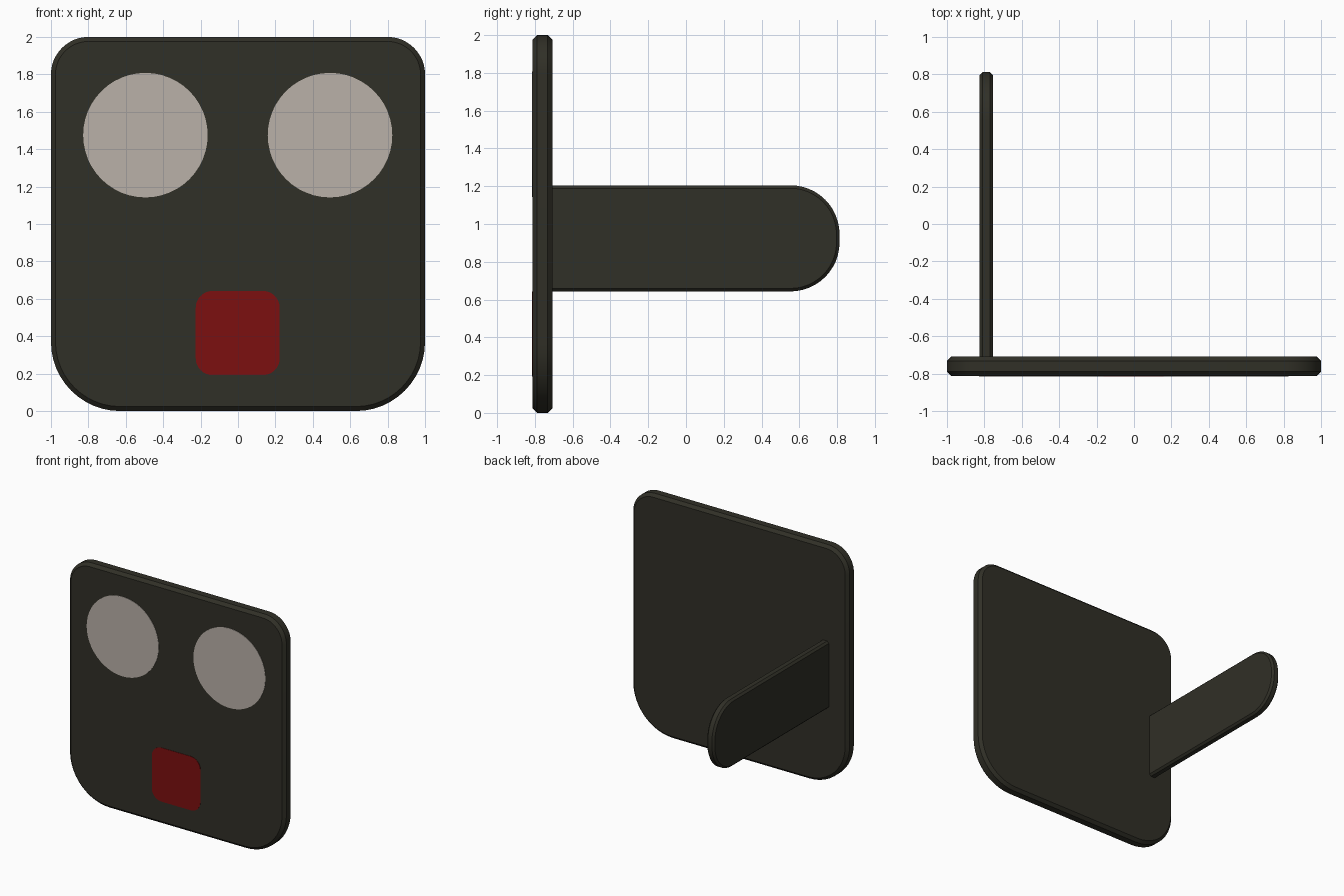
import bpy, bmesh, math
from mathutils import Vector

if "Cube" in bpy.data.objects:
    bpy.data.objects.remove(bpy.data.objects["Cube"])


def material(name, rgb):
    m = bpy.data.materials.new(name)
    m.diffuse_color = (*rgb, 1.0)
    m.use_nodes = True
    m.node_tree.nodes["Principled BSDF"].inputs["Base Color"].default_value = m.diffuse_color
    return m


DARK = material("dark_olive", (0.030, 0.029, 0.020))
PALE = material("pale_grey", (0.49, 0.44, 0.395))
RED = material("deep_red", (0.20, 0.005, 0.005))


def rounded_loop(u0, u1, v0, v1, radii, inset, steps):
    """Rounded rectangle outline; radii run lower-left, lower-right, upper-right, upper-left."""
    u0, u1, v0, v1 = u0 + inset, u1 - inset, v0 + inset, v1 - inset
    points = []
    for i, (cu, cv, su, sv) in enumerate([(u0, v0, 1, 1), (u1, v0, -1, 1),
                                          (u1, v1, -1, -1), (u0, v1, 1, -1)]):
        r = max(radii[i] - inset, 0.0)
        for k in range(steps + 1):
            a = math.pi + (i + k / steps) * math.pi / 2
            points.append((cu + su * r + r * math.cos(a), cv + sv * r + r * math.sin(a)))
    return points


def panel(name, rect, radii, depth, bevel, axis, mat, steps=12):
    """Rounded slab with chamfered rims, extruded along x or y."""
    d0, d1 = depth
    rings = [(d0, 0), (d1, 0)]
    if bevel:
        rings = [(d0, bevel), (d0 + bevel, 0), (d1 - bevel, 0), (d1, bevel)]
    bm = bmesh.new()
    loops = []
    for d, inset in rings:
        pts = rounded_loop(*rect, radii, inset, steps)
        loops.append([bm.verts.new(Vector((d, u, v) if axis == 'x' else (u, d, v)))
                      for u, v in pts])
    n = len(loops[0])
    for a, b in zip(loops, loops[1:]):
        for i in range(n):
            j = (i + 1) % n
            bm.faces.new((a[i], a[j], b[j], b[i]))
    bm.faces.new(loops[0])
    bm.faces.new(loops[-1])
    bmesh.ops.remove_doubles(bm, verts=bm.verts, dist=1e-5)
    bmesh.ops.recalc_face_normals(bm, faces=bm.faces)
    mesh = bpy.data.meshes.new(name)
    bm.to_mesh(mesh)
    bm.free()
    mesh.materials.append(mat)
    ob = bpy.data.objects.new(name, mesh)
    bpy.context.collection.objects.link(ob)
    bpy.ops.object.select_all(action='DESELECT')
    ob.select_set(True)
    bpy.context.view_layer.objects.active = ob
    bpy.ops.object.shade_smooth_by_angle(angle=math.radians(30))
    return ob


# Face plate with larger lower corners
panel("face_plate", (-1, 1, 0, 2), (0.37, 0.37, 0.2, 0.2), (-0.813, -0.708), 0.024, 'y', DARK)

# Single arm running back from the left side
panel("side_arm", (-0.76, 0.813, 0.643, 1.205), (0, 0.26, 0.26, 0), (-0.825, -0.755), 0.016, 'x', DARK)

# Round eye discs
for side, cx in (("left", -0.495), ("right", 0.492)):
    panel(side + "_eye", (cx - 0.333, cx + 0.333, 1.142, 1.808), (0.333,) * 4,
          (-0.816, -0.811), 0, 'y', PALE)

# Square mouth with rounded corners
panel("mouth", (-0.226, 0.223, 0.192, 0.642), (0.09,) * 4, (-0.816, -0.811), 0, 'y', RED)
